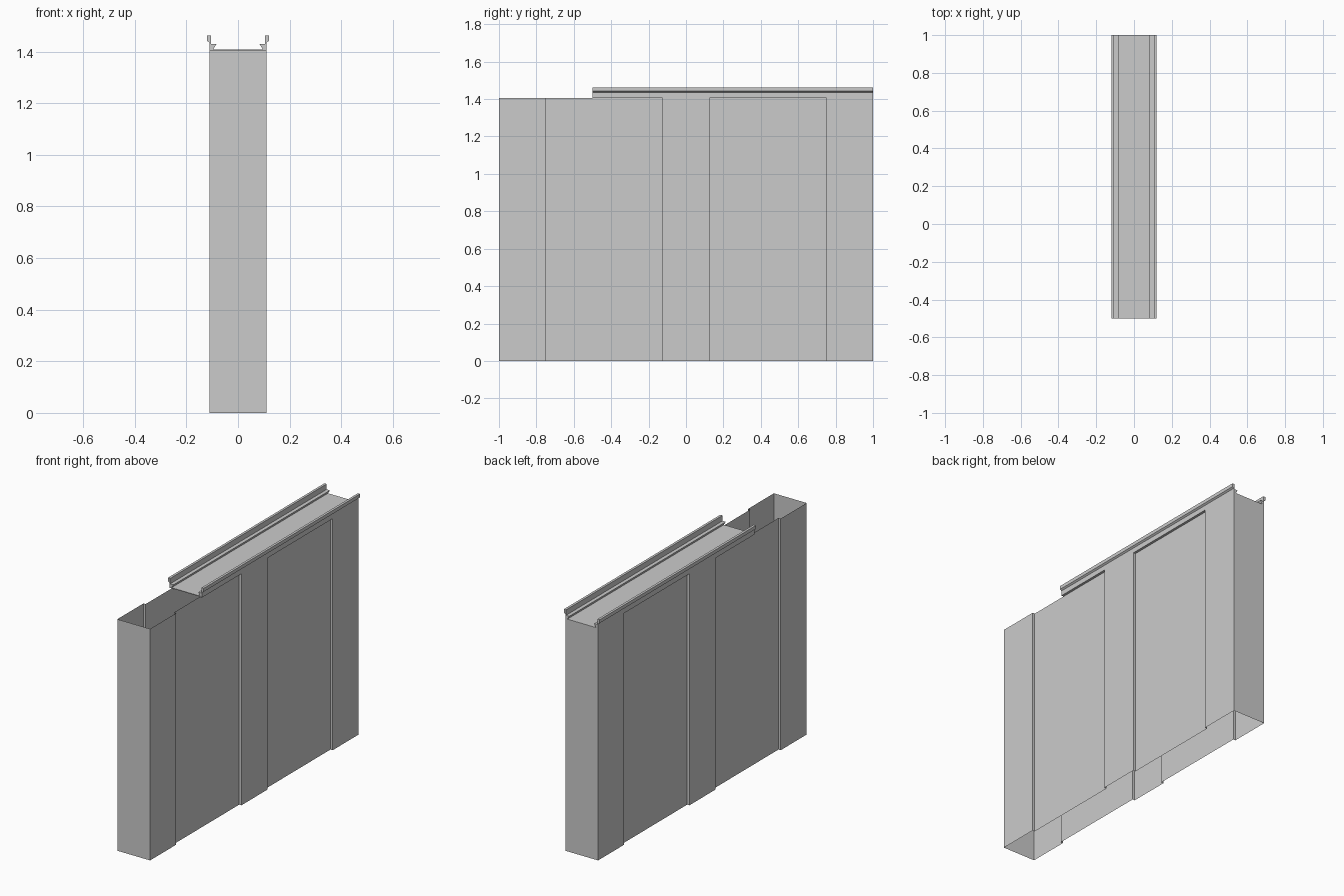
import bpy

if "Cube" in bpy.data.objects:
    bpy.data.objects.remove(bpy.data.objects["Cube"])

W, D, H, TOP = 0.11, 0.015, 1.405, 1.463


def make_object(name, verts, faces):
    mesh = bpy.data.meshes.new(name)
    mesh.from_pydata(verts, [], faces)
    mesh.update()
    obj = bpy.data.objects.new(name, mesh)
    bpy.context.collection.objects.link(obj)
    return obj


# Wall shell: plan outline with two recessed bays per side, open top and bottom
side = [(W, -1.0)]
for y0, y1 in ((-0.75, -0.125), (0.125, 0.75)):
    side += [(W, y0), (W - D, y0), (W - D, y1), (W, y1)]
side.append((W, 1.0))
outline = side + [(-x, y) for x, y in reversed(side)]
n = len(outline)
verts = [(x, y, z) for z in (0, H) for x, y in outline]
make_object("wall_shell", verts,
            [(i, (i + 1) % n, (i + 1) % n + n, i + n) for i in range(n)])

# Coping channel: floor with undercut ledges and upright outer lips
half = [(W, H), (W, 1.435), (0.12, 1.442), (0.12, TOP), (0.105, TOP),
        (0.105, 1.43), (0.083, 1.43), (0.096, H + 0.004)]
profile = half + [(-x, z) for x, z in reversed(half)]
n = len(profile)
verts = [(x, y, z) for y in (-0.5, 1.0) for x, z in profile]
faces = [(i, i + n, (i + 1) % n + n, (i + 1) % n) for i in range(n)]
faces += [tuple(range(n)), tuple(range(2 * n - 1, n - 1, -1))]
make_object("coping_channel", verts, faces)
